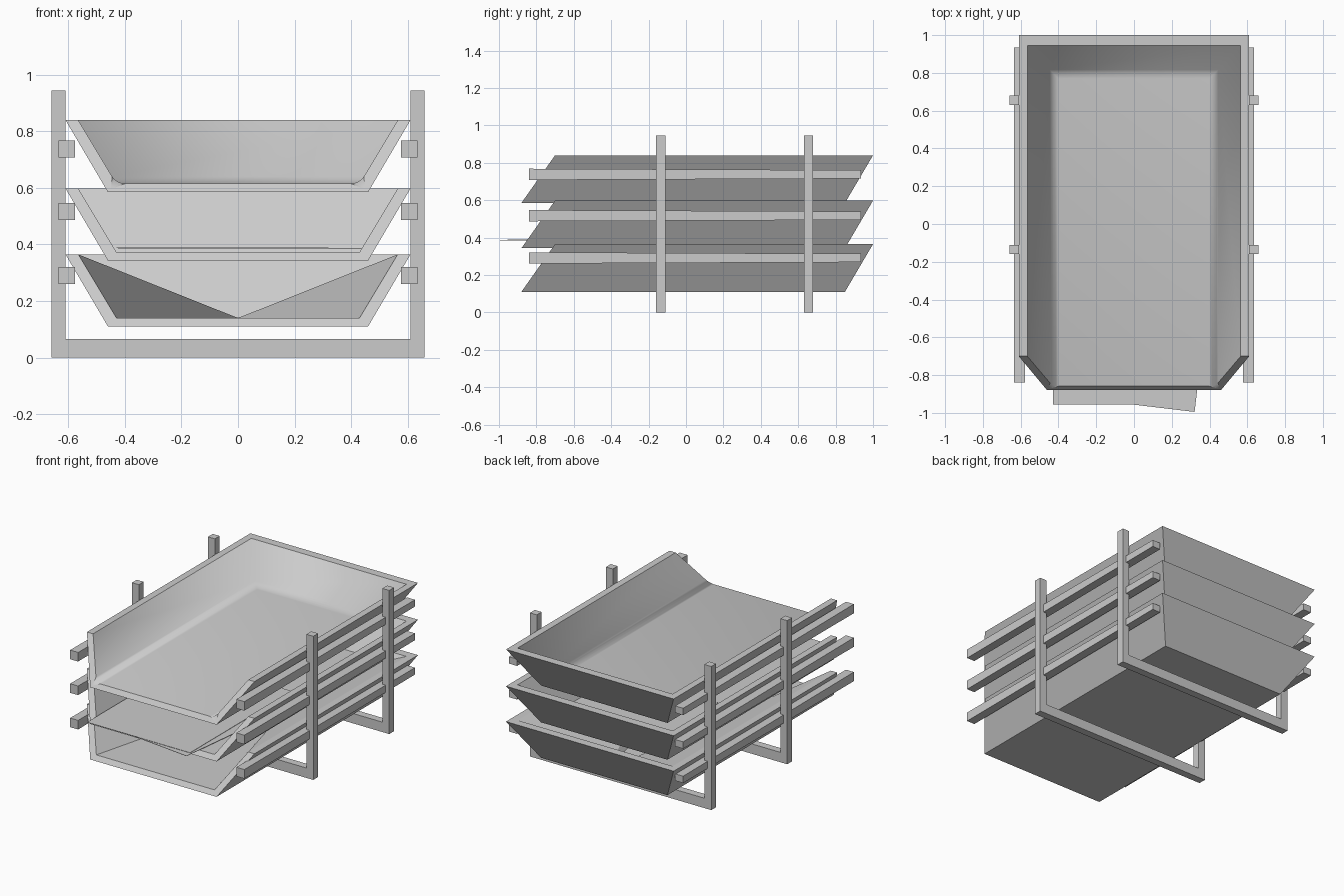
import bpy, bmesh, math
from mathutils import Matrix, Vector

cube = bpy.data.objects.get("Cube")
if cube:
    bpy.data.objects.remove(cube, do_unlink=True)

# Single grey material
grey = bpy.data.materials.new("light_grey")
grey.use_nodes = True
grey.diffuse_color = (0.6, 0.6, 0.6, 1)
bsdf = next(n for n in grey.node_tree.nodes if n.type == 'BSDF_PRINCIPLED')
bsdf.inputs["Base Color"].default_value = (0.6, 0.6, 0.6, 1)
bsdf.inputs["Roughness"].default_value = 0.7


def finish(name, bm):
    bmesh.ops.recalc_face_normals(bm, faces=bm.faces[:])
    mesh = bpy.data.meshes.new(name)
    bm.to_mesh(mesh)
    bm.free()
    mesh.materials.append(grey)
    obj = bpy.data.objects.new(name, mesh)
    bpy.context.scene.collection.objects.link(obj)
    return obj


def add_box(bm, lo, hi, taper=1.0):
    """Box between two corners; taper shrinks the height of the back end."""
    lo, hi = Vector(lo), Vector(hi)
    mid, size = (lo + hi) / 2, hi - lo
    verts = bmesh.ops.create_cube(bm, size=1)["verts"]
    for v in verts:
        if v.co.y > 0:
            v.co.z *= taper
        v.co = Vector([m + c * s for m, c, s in zip(mid, v.co, size)])
    return verts


def tray(name, z, pinch=False, rounded=False):
    """Open-fronted tray with sloping walls, a thin shell and a slanted lip."""
    bm = bmesh.new()
    height, wall = 0.255, 0.03
    lip = -0.88 + 0.18 * wall / height
    back = 0.0 if pinch else 0.43
    # keys: layer (outer / inner), level (bottom / top), end (front / back)
    spots = {"obf": (0.46, -0.88, 0), "obb": (0.46, 0.85, 0),
             "otf": (0.61, -0.70, height), "otb": (0.61, 1.00, height),
             "ibf": (0.43, lip, wall), "ibb": (back, 0.80, wall),
             "itf": (0.565, -0.70, height), "itb": (0.565, 0.945, height)}
    v = {(k, s): bm.verts.new((s * x, y, z + dz))
         for k, (x, y, dz) in spots.items() for s in (-1, 1)}

    def across(a, b):
        return bm.faces.new([v[a, -1], v[a, 1], v[b, 1], v[b, -1]])

    def along(keys):
        return [bm.faces.new([v[k, s] for k in keys]) for s in (-1, 1)]

    across("obf", "obb")                       # underside
    across("obb", "otb")                       # outer back
    across("otb", "itb")                       # back rim
    across("obf", "ibf")                       # front lip
    along(["obf", "obb", "otb", "otf"])        # outer sides
    along(["otf", "otb", "itb", "itf"])        # side rims
    along(["obf", "otf", "itf", "ibf"])        # slanted front edges
    floor = across("ibf", "ibb")
    inside = [floor, across("ibb", "itb")] + along(["itf", "ibf", "ibb", "itb"])
    bmesh.ops.recalc_face_normals(bm, faces=bm.faces[:])
    if pinch:
        bmesh.ops.triangulate(bm, faces=inside, quad_method='FIXED')
        bmesh.ops.remove_doubles(bm, verts=bm.verts[:], dist=0.0001)
        bmesh.ops.dissolve_degenerate(bm, edges=bm.edges[:], dist=0.0001)
    if rounded:
        for f in inside:
            f.smooth = True
        seam = [e for e in floor.edges
                if not all(p.co.y < -0.8 for p in e.verts)]
        made = bmesh.ops.bevel(bm, geom=seam, offset=0.03, segments=4,
                               profile=0.5, affect='EDGES')
        for f in made["faces"]:
            f.smooth = True
    return finish(name, bm)


tray("bottom_tray", 0.11, pinch=True)
tray("middle_tray", 0.343)
tray("top_tray", 0.585, rounded=True)

# Side rails that carry the trays
for label, z in (("bottom", 0.291), ("middle", 0.517), ("top", 0.738)):
    for side, s in (("left", 1), ("right", -1)):
        bm = bmesh.new()
        add_box(bm, (s * 0.605 - 0.029, -0.84, z - 0.03),
                (s * 0.605 + 0.029, 0.935, z + 0.03), taper=0.75)
        finish(f"{label}_{side}_rail", bm)

# U-shaped stands, one outline extruded along y
for label, y in (("front", -0.16), ("back", 0.63)):
    bm = bmesh.new()
    half = [(0.61, 0.065), (0.61, 0.945), (0.66, 0.945), (0.66, 0)]
    outline = half + [(-x, z) for x, z in reversed(half)]
    face = bm.faces.new([bm.verts.new((x, y, z)) for x, z in outline])
    made = bmesh.ops.extrude_face_region(bm, geom=[face])["geom"]
    bmesh.ops.translate(bm, vec=(0, 0.05, 0),
                        verts=[g for g in made if isinstance(g, bmesh.types.BMVert)])
    finish(f"{label}_stand", bm)

# Loose sheets in the middle tray, placed by their front corner
for name, corner, turn, z in (("straight_sheet", (-0.43, -0.955), 0, 0.39),
                              ("turned_sheet", (-0.424, -0.906), -6.8, 0.384)):
    bm = bmesh.new()
    verts = add_box(bm, (0, 0, 0), (0.75, 1.06, 0.002))
    bmesh.ops.transform(bm, verts=verts, matrix=Matrix.Translation((*corner, z))
                        @ Matrix.Rotation(math.radians(turn), 4, 'Z'))
    finish(name, bm)
